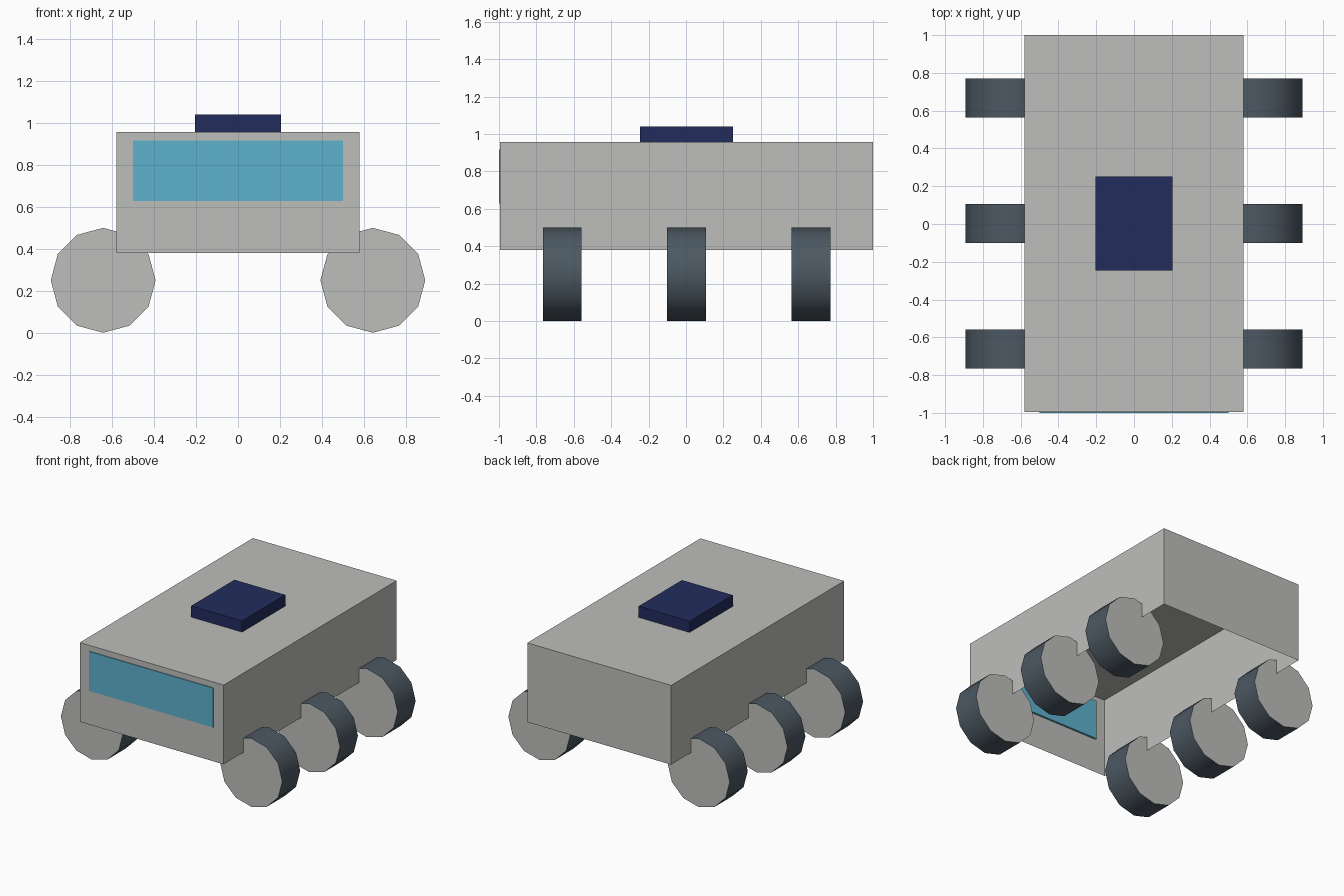
import bpy, bmesh, math
from mathutils import Matrix

if "Cube" in bpy.data.objects:
    bpy.data.objects.remove(bpy.data.objects["Cube"])


def material(name, r, g, b):
    lin = [((c / 255 + 0.055) / 1.055) ** 2.4 for c in (r, g, b)]
    m = bpy.data.materials.new(name)
    m.diffuse_color = (*lin, 1)
    m.use_nodes = True
    m.node_tree.nodes["Principled BSDF"].inputs["Base Color"].default_value = m.diffuse_color
    return m


GREY = material("light grey", 190, 190, 187)
GLASS = material("window blue", 94, 178, 206)
NAVY = material("navy", 34, 44, 92)
TYRE = material("dark slate", 76, 88, 98)


def add_object(name, bm, mats):
    me = bpy.data.meshes.new(name)
    bm.to_mesh(me)
    bm.free()
    ob = bpy.data.objects.new(name, me)
    bpy.context.collection.objects.link(ob)
    for m in mats:
        me.materials.append(m)
    return ob


def box(name, lo, hi, mat, open_bottom=False):
    bm = bmesh.new()
    bmesh.ops.create_cube(bm, size=1)
    for v in bm.verts:
        v.co = [h if c > 0 else l for c, l, h in zip(v.co, lo, hi)]
    bm.normal_update()
    if open_bottom:
        under = [f for f in bm.faces if f.normal.z < -0.5]
        bmesh.ops.delete(bm, geom=under, context='FACES_ONLY')
    return add_object(name, bm, [mat])


def wheel(name, x, y, radius=0.25, width=0.207):
    bm = bmesh.new()
    bmesh.ops.create_cone(bm, cap_ends=True, segments=12, radius1=radius,
                          radius2=radius, depth=width)
    # axle along y, with a corner at the very top
    bmesh.ops.transform(bm, verts=bm.verts,
                        matrix=Matrix.Translation((x, y, radius)) @ Matrix.Rotation(math.pi / 2, 4, 'X'))
    bm.normal_update()
    # end discs grey, tread dark
    for f in bm.faces:
        f.material_index = 0 if abs(f.normal.y) > 0.9 else 1
    ob = add_object(name, bm, [GREY, TYRE])
    bpy.ops.object.select_all(action='DESELECT')
    ob.select_set(True)
    bpy.context.view_layer.objects.active = ob
    bpy.ops.object.shade_smooth_by_angle(angle=math.radians(40))


# hollow body shell, open underneath
box("body_shell", (-0.58, -0.994, 0.38), (0.58, 1.0, 0.958), GREY, open_bottom=True)
# windscreen set through the front wall
box("windscreen", (-0.5, -1.0, 0.629), (0.5, -0.98, 0.916), GLASS)
# roof hatch
box("roof_hatch", (-0.205, -0.246, 0.958), (0.205, 0.252, 1.04), NAVY)

# three pairs of wheels
for side, sx in (("left", -1), ("right", 1)):
    for row, y in (("front", -0.662), ("middle", 0.003), ("rear", 0.668)):
        wheel(f"{row}_{side}_wheel", sx * 0.643, y)
